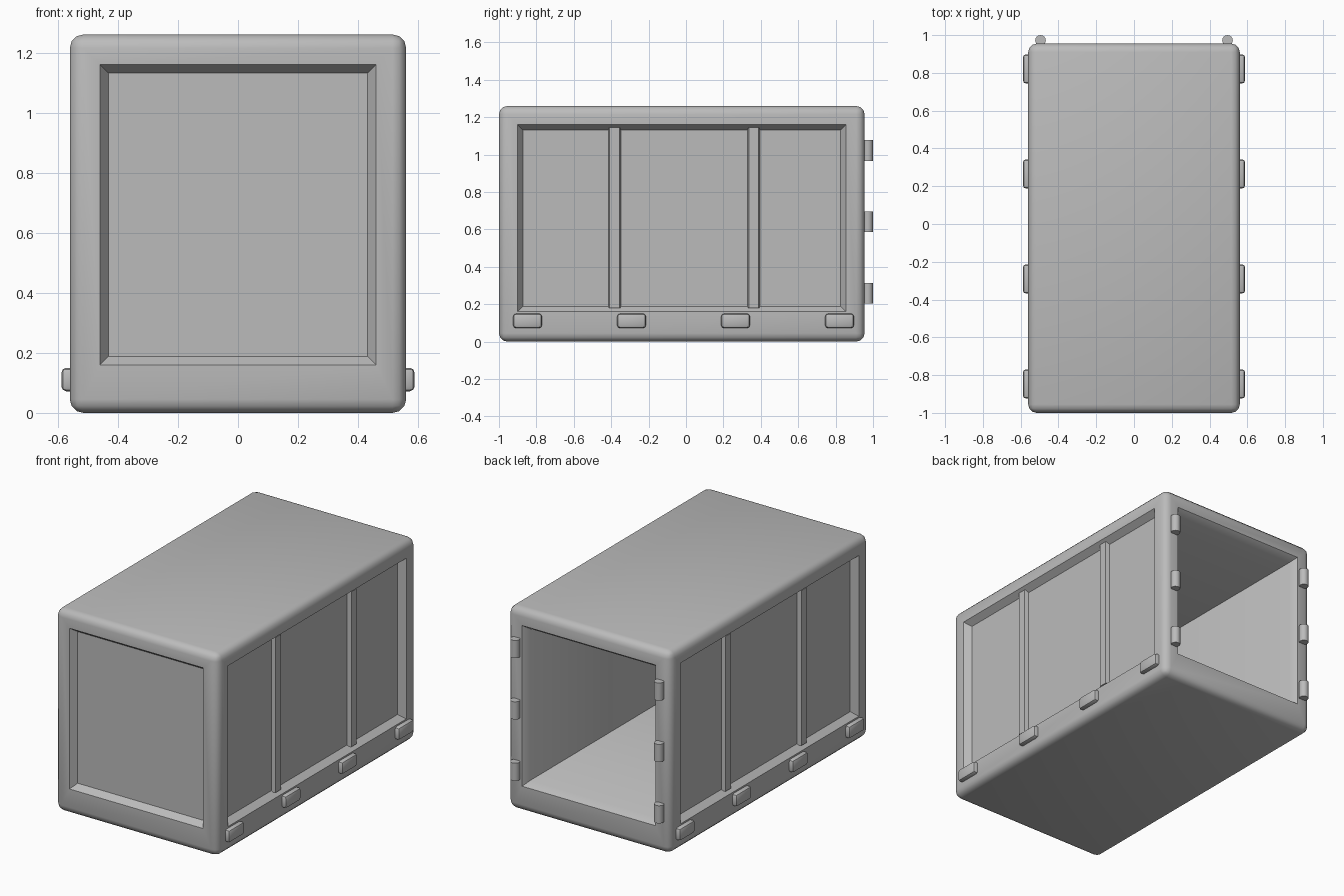
import bpy, bmesh, math
from mathutils import Matrix, Vector

if "Cube" in bpy.data.objects:
    bpy.data.objects.remove(bpy.data.objects["Cube"], do_unlink=True)

grey = bpy.data.materials.new("light_grey")
grey.use_nodes = True
COLOUR = (0.5, 0.5, 0.5, 1)
grey.diffuse_color = COLOUR
grey.node_tree.nodes["Principled BSDF"].inputs["Base Color"].default_value = COLOUR

W, Y0, Y1, H = 0.56, -1.0, 0.955, 1.26   # half width, front, back, height
WALL, SLOPE = 0.1, 0.04                  # frame width, recess depth


def finish(bm, name):
    bmesh.ops.recalc_face_normals(bm, faces=bm.faces)
    mesh = bpy.data.meshes.new(name)
    bm.to_mesh(mesh)
    bm.free()
    mesh.materials.append(grey)
    obj = bpy.data.objects.new(name, mesh)
    bpy.context.collection.objects.link(obj)
    bpy.ops.object.select_all(action='DESELECT')
    obj.select_set(True)
    bpy.context.view_layer.objects.active = obj
    bpy.ops.object.shade_smooth_by_angle(angle=math.radians(40))
    return obj


def box(lo, hi):
    bm = bmesh.new()
    lo, hi = Vector(lo), Vector(hi)
    size = Matrix.Diagonal((*(hi - lo), 1))
    bmesh.ops.create_cube(bm, size=1, matrix=Matrix.Translation((lo + hi) / 2) @ size)
    return bm


# Rounded container shell with recessed front and sides and an open back
bm = box((-W, Y0, 0), (W, Y1, H))
bmesh.ops.bevel(bm, geom=bm.edges[:], offset=0.045, segments=3, profile=0.5, affect='EDGES')
bm.normal_update()
panels = [f for f in bm.faces if f.calc_area() > 0.5 and abs(f.normal.z) < 0.5]
for f in panels:
    bmesh.ops.inset_individual(bm, faces=[f], thickness=0.03)
    for v in f.verts:
        v.co.z = 0.16 if v.co.z < H / 2 else H - WALL
        if abs(f.normal.x) > 0.5:
            v.co.y = Y0 + WALL if v.co.y < 0 else Y1 - WALL
        else:
            v.co.x = math.copysign(W - WALL, v.co.x)
    back = f.normal.y > 0.5
    bmesh.ops.inset_individual(bm, faces=[f], thickness=SLOPE, depth=-SLOPE)
    if back:
        # Hollow interior behind the back opening
        new = bmesh.ops.extrude_discrete_faces(bm, faces=[f])["faces"][0]
        for v in new.verts:
            v.co.y = Y0 + 0.14
finish(bm, "container_shell")

for side, sx in (("right", -1), ("left", 1)):
    # Tapered upright ribs in the side recess
    for i, y in enumerate((-0.382, 0.362)):
        bm = box((0.515, y - 0.035, 0.18), (0.545, y + 0.035, 1.145))
        for v in bm.verts:
            if v.co.x > 0.53:
                v.co.y = y + (v.co.y - y) * 0.75
            v.co.x *= sx
        finish(bm, f"{side}_rib_{i + 1}")

    # Rounded bumper blocks along the lower rail
    for i in range(4):
        y = -0.847 + i * 0.556
        bm = box((0.53, y - 0.077, 0.072), (0.588, y + 0.077, 0.15))
        bmesh.ops.bevel(bm, geom=bm.edges[:], offset=0.016, segments=2, profile=0.5, affect='EDGES')
        for v in bm.verts:
            v.co.x *= sx
        finish(bm, f"{side}_bumper_{i + 1}")

    # Hinge barrels beside the back opening
    for i in range(3):
        bm = bmesh.new()
        bmesh.ops.create_cone(bm, cap_ends=True, segments=16, radius1=0.028, radius2=0.028,
                              depth=0.11,
                              matrix=Matrix.Translation((sx * 0.495, 0.972, 0.258 + i * 0.382)))
        finish(bm, f"{side}_hinge_{i + 1}")
